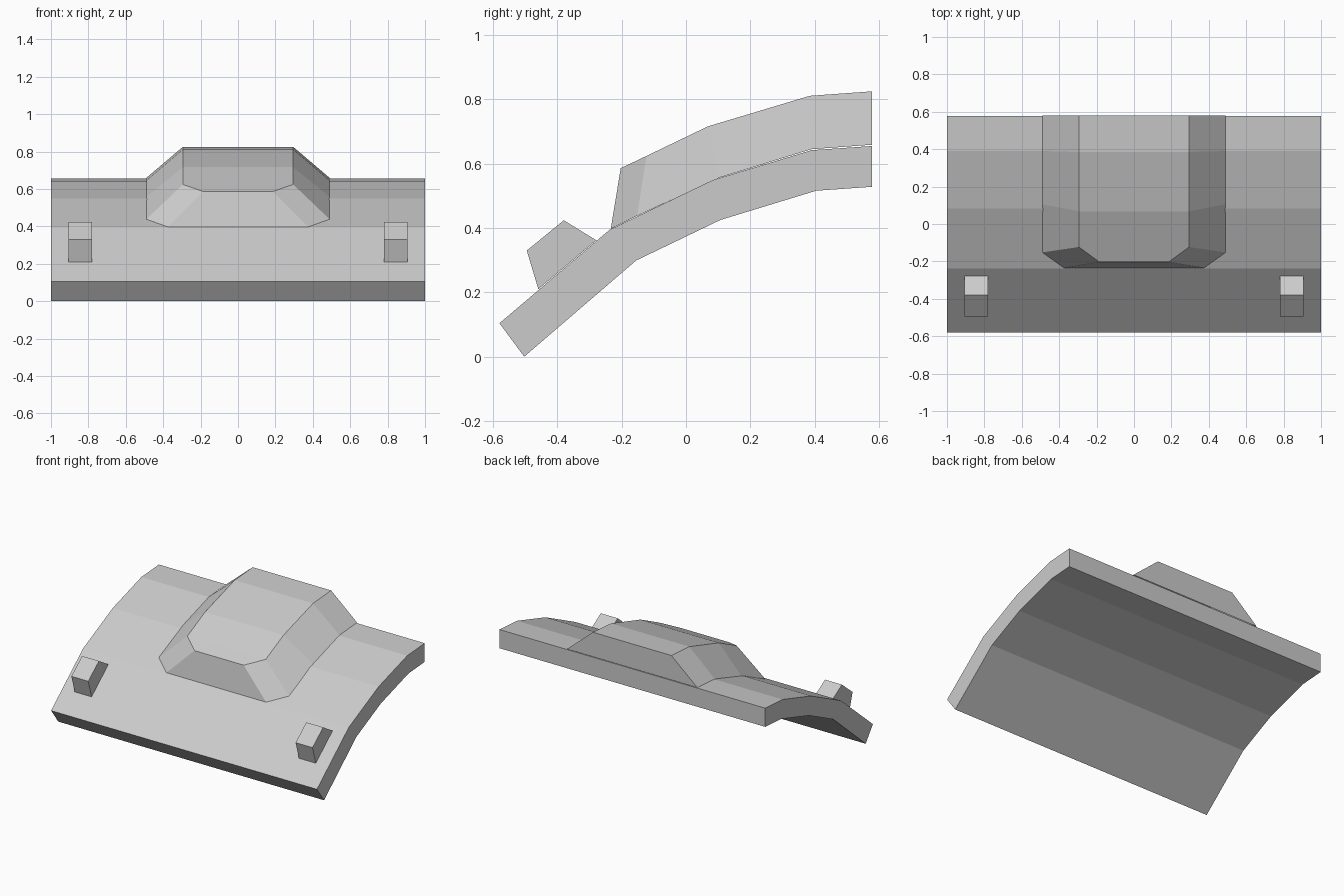
import bpy
import bmesh

if "Cube" in bpy.data.objects:
    bpy.data.objects.remove(bpy.data.objects["Cube"])

grey = bpy.data.materials.new("plain grey")
grey.diffuse_color = (0.6, 0.6, 0.6, 1)
grey.use_nodes = True
grey.node_tree.nodes["Principled BSDF"].inputs["Base Color"].default_value = grey.diffuse_color


def finish(name, bm):
    bmesh.ops.recalc_face_normals(bm, faces=bm.faces)
    mesh = bpy.data.meshes.new(name)
    bm.to_mesh(mesh)
    bm.free()
    mesh.materials.append(grey)
    obj = bpy.data.objects.new(name, mesh)
    bpy.context.collection.objects.link(obj)
    return obj


def extrude_profile(name, strips, x0, x1):
    """Solid between two matching (y, z) lines, swept from x0 to x1."""
    upper, lower = strips
    bm = bmesh.new()
    rows = [[[bm.verts.new((x, y, z)) for y, z in line] for line in (upper, lower)]
            for x in (x0, x1)]
    (ua, la), (ub, lb) = rows
    for i in range(len(upper) - 1):
        for p, q in ((ua, ub), (la, lb), (ua, la), (ub, lb)):
            bm.faces.new((p[i], p[i + 1], q[i + 1], q[i]))
    for i in (0, -1):
        bm.faces.new((ua[i], ub[i], lb[i], la[i]))
    return finish(name, bm)


# Curved plate
plate_top = [(-.58, .104), (-.237, .395), (.083, .549), (.39, .642), (.578, .655)]
plate_bottom = [(-.503, .004), (-.155, .299), (.107, .425), (.405, .516), (.578, .528)]
plate_bottom[0] = (-.503, 0)
extrude_profile("curved_plate", (plate_top, plate_bottom), -1, 1)

# Small blocks on the lower panel, left and right
block = ([(-.495, .33), (-.38, .424)], [(-.459, .21), (-.279, .362)])
for side, name in ((-1, "left_block"), (1, "right_block")):
    extrude_profile(name, block, side * .78, side * .907)

# Raised hood: right half of foot and crown outlines, mirrored across x
foot = [(.49, .579, .659), (.49, .39, .645), (.49, .105, .557),
        (.49, -.152, .438), (.375, -.234, .397)]
crown = [(.295, .579, .825), (.295, .385, .811), (.295, .068, .716),
         (.295, -.123, .624), (.185, -.203, .586)]
bm = bmesh.new()
fr, fl, cr, cl = [[bm.verts.new((s * x, y, z)) for x, y, z in line]
                  for line in (foot, crown) for s in (1, -1)]
for i in range(4):
    bm.faces.new((fr[i], fr[i + 1], cr[i + 1], cr[i]))    # right flank
    bm.faces.new((fl[i], fl[i + 1], cl[i + 1], cl[i]))    # left flank
    bm.faces.new((cr[i], cr[i + 1], cl[i + 1], cl[i]))    # crown
bm.faces.new((fr[4], fl[4], cl[4], cr[4]))                # nose
bm.faces.new((fr[0], fl[0], cl[0], cr[0]))                # back wall
finish("raised_hood", bm)
